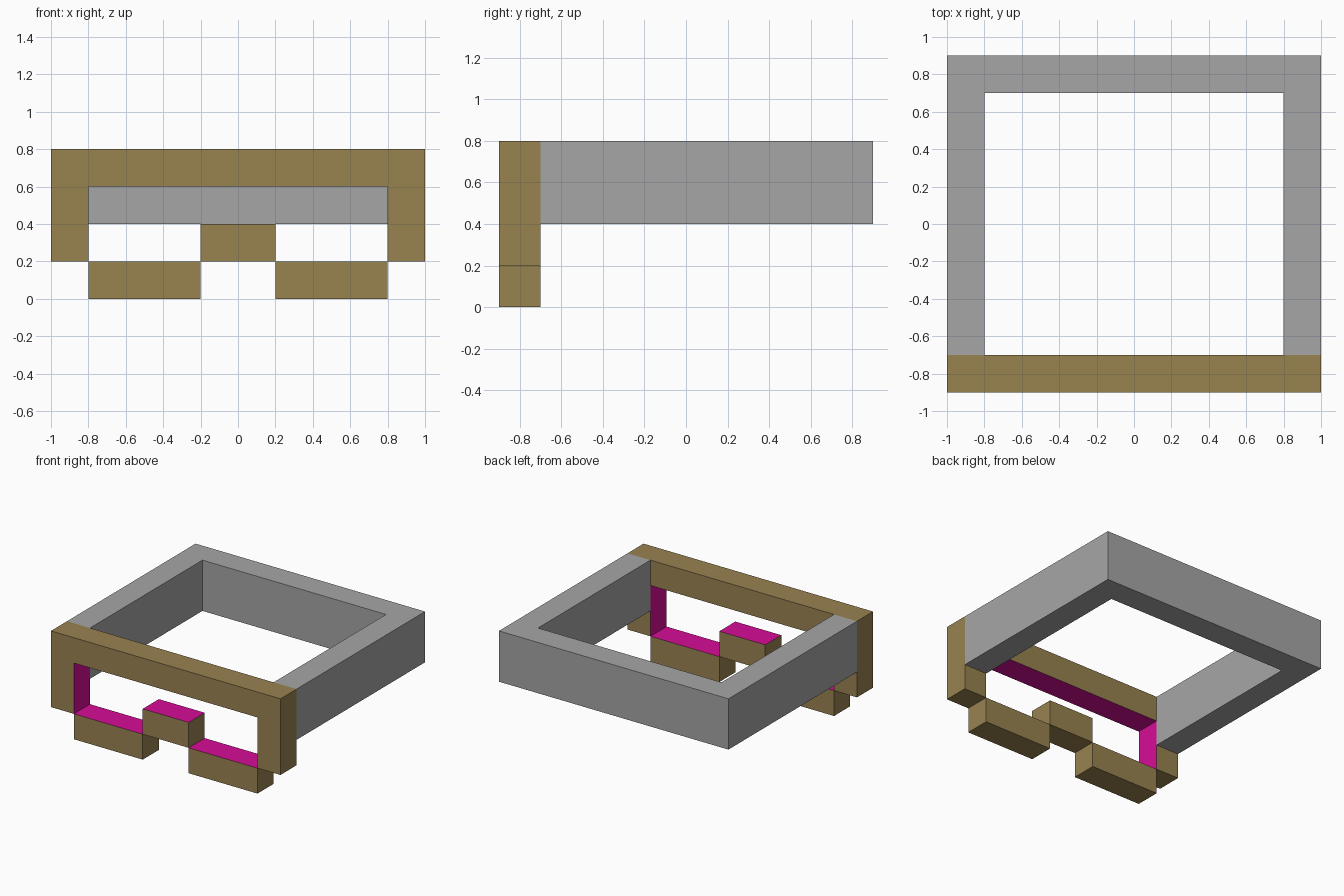
import bpy
import bmesh
from mathutils import Vector

old = bpy.data.objects.get("Cube")
if old:
    bpy.data.objects.remove(old, do_unlink=True)


def make_material(name, srgb):
    linear = [(c / 255 / 12.92) if c < 11 else ((c / 255 + 0.055) / 1.055) ** 2.4 for c in srgb]
    mat = bpy.data.materials.new(name)
    mat.use_nodes = True
    mat.diffuse_color = (*linear, 1)
    mat.node_tree.nodes["Principled BSDF"].inputs["Base Color"].default_value = (*linear, 1)
    return mat


gold = make_material("bronze gold", (152, 130, 80))
grey = make_material("mid grey", (166, 166, 166))
pink = make_material("magenta", (214, 14, 150))


def extrude_profile(name, points, direction, materials, is_inner=None):
    """Extrude a flat outline; faces chosen by is_inner get the second material."""
    bm = bmesh.new()
    face = bm.faces.new([bm.verts.new(p) for p in points])
    result = bmesh.ops.extrude_face_region(bm, geom=[face], use_keep_orig=True)
    moved = [v for v in result["geom"] if isinstance(v, bmesh.types.BMVert)]
    bmesh.ops.translate(bm, verts=moved, vec=Vector(direction))
    bmesh.ops.recalc_face_normals(bm, faces=bm.faces)
    for f in bm.faces:
        if is_inner and is_inner(f.normal, f.calc_center_median()):
            f.material_index = 1
    mesh = bpy.data.meshes.new(name)
    bm.to_mesh(mesh)
    bm.free()
    for mat in materials:
        mesh.materials.append(mat)
    obj = bpy.data.objects.new(name, mesh)
    bpy.context.collection.objects.link(obj)
    return obj


FRONT, DEPTH = -0.9, 0.2


def front_part(name, outline, is_inner):
    points = [(x, FRONT, z) for x, z in outline]
    return extrude_profile(name, points, (0, DEPTH, 0), (gold, pink), is_inner)


def box_outline(x0, x1, z0, z1):
    return [(x0, z0), (x1, z0), (x1, z1), (x0, z1)]


def faces_up(n, c):
    return n.z > 0.5


def lines_opening(n, c):
    # Underside of the brow and the inward sides of the uprights
    return (n.z < -0.5 and c.z > 0.5) or (abs(n.x) > 0.5 and abs(c.x) < 0.9)


# Brow with its two uprights
half = [(1, 0.8), (1, 0.2), (0.8, 0.2), (0.8, 0.6)]
front_part("brow_frame", half + [(-x, z) for x, z in reversed(half)], lines_opening)

# Nose bridge and lower rims
front_part("nose_bridge", box_outline(-0.2, 0.2, 0.2, 0.4), faces_up)
for side, s in (("left", 1), ("right", -1)):
    front_part(side + "_lower_rim", box_outline(s * 0.2, s * 0.8, 0, 0.2), faces_up)

# Head band: both arms joined across the back
arm = [(0.8, -0.7), (1, -0.7), (1, 0.9)]
band = arm + [(-x, y) for x, y in reversed(arm)] + [(-0.8, 0.7), (0.8, 0.7)]
extrude_profile("head_band", [(x, y, 0.4) for x, y in band], (0, 0, 0.4), (grey,))
